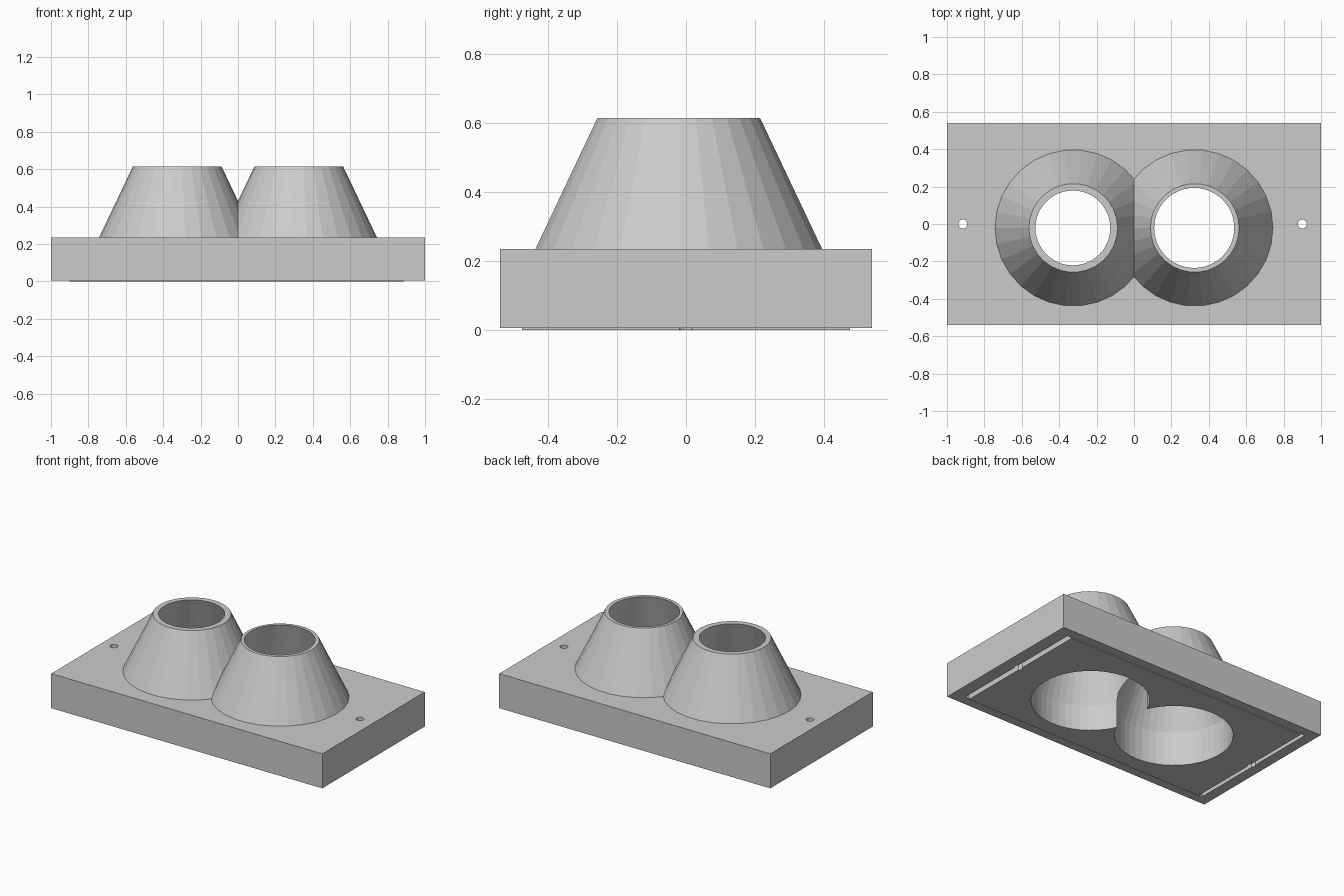
import bpy
import bmesh
from math import cos, sin, tau

old = bpy.data.objects.get("Cube")
if old:
    bpy.data.objects.remove(old, do_unlink=True)

grey = bpy.data.materials.new("light grey")
grey.use_nodes = True
colour = (0.6, 0.6, 0.6, 1)
grey.diffuse_color = colour
grey.node_tree.nodes["Principled BSDF"].inputs["Base Color"].default_value = colour


def finish(name, bm):
    bmesh.ops.recalc_face_normals(bm, faces=bm.faces)
    mesh = bpy.data.meshes.new(name)
    bm.to_mesh(mesh)
    bm.free()
    mesh.materials.append(grey)
    ob = bpy.data.objects.new(name, mesh)
    bpy.context.collection.objects.link(ob)
    return ob


def box(name, low, high):
    bm = bmesh.new()
    bmesh.ops.create_cube(bm, size=1)
    for v in bm.verts:
        v.co = [a + (b - a) * (c + 0.5) for a, b, c in zip(low, high, v.co)]
    return finish(name, bm)


def turned(name, x, y, profile, sides):
    """Solid of revolution from (radius, height) points, capped at both ends."""
    bm = bmesh.new()
    rings = [[bm.verts.new((x + r * cos(tau * i / sides), y + r * sin(tau * i / sides), z))
              for i in range(sides)] for r, z in profile]
    for a, b in zip(rings, rings[1:]):
        for i in range(sides):
            j = (i + 1) % sides
            bm.faces.new((a[i], a[j], b[j], b[i]))
    bm.faces.new(rings[0])
    bm.faces.new(rings[-1])
    return finish(name, bm)


def combine(body, tool, operation):
    tool.hide_render = True
    mod = body.modifiers.new(operation.lower(), "BOOLEAN")
    mod.operation = operation
    mod.solver = "EXACT"
    mod.object = tool
    bpy.context.view_layer.objects.active = body
    bpy.ops.object.modifier_apply(modifier=mod.name)
    bpy.data.objects.remove(tool, do_unlink=True)


# Base block with a thin raised panel underneath
body = box("funnel_block", (-1, -0.54, 0.005), (1, 0.54, 0.235))
combine(body, box("under_panel", (-0.9, -0.475, 0), (0.885, 0.475, 0.05)), "UNION")

# Twin truncated cones
for x in (-0.325, 0.325):
    combine(body, turned("cone", x, -0.021, [(0.482, 0.1), (0.237, 0.615)], 30), "UNION")

# Wide bores that taper towards the cone mouths
for x, mouth, shoulder in ((-0.327, 0.2, 0.225), (0.322, 0.214, 0.17)):
    profile = [(0.354, -0.1), (0.354, shoulder), (mouth, 0.615), (mouth, 0.7)]
    combine(body, turned("bore", x, -0.021, profile, 48), "DIFFERENCE")

# Screw holes and the grooves under them
for x in (-0.915, 0.9):
    combine(body, box("groove", (x - 0.015, -0.475, -0.1), (x + 0.015, 0.475, 0.07)), "DIFFERENCE")
    combine(body, turned("screw_hole", x, 0, [(0.024, -0.1), (0.024, 0.4)], 20), "DIFFERENCE")
